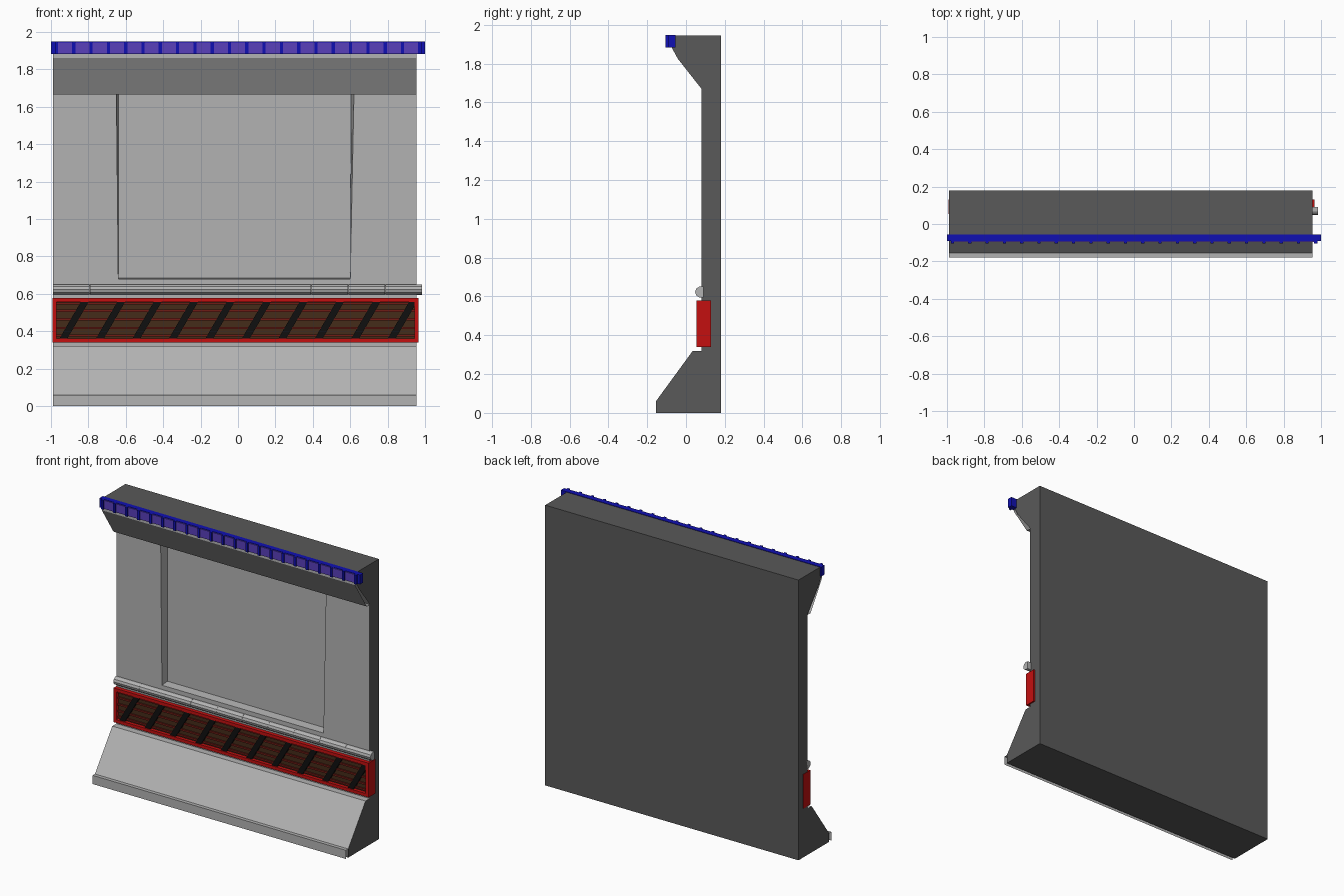
import bpy, bmesh, math

if "Cube" in bpy.data.objects:
    bpy.data.objects.remove(bpy.data.objects["Cube"])

L, R = -0.99, 0.955   # wall ends


def mat(name, c):
    m = bpy.data.materials.new(name)
    m.diffuse_color = (*c, 1)
    m.use_nodes = True
    m.node_tree.nodes["Principled BSDF"].inputs["Base Color"].default_value = m.diffuse_color
    return m


DARK = mat("dark_grey", (0.10, 0.10, 0.10))
LIGHT = mat("light_grey", (0.45, 0.45, 0.45))
RED = mat("red", (0.55, 0.005, 0.005))
BROWN = mat("brown", (0.06, 0.025, 0.01))
BLACK = mat("black", (0.005, 0.005, 0.005))
BLUE = mat("blue", (0.005, 0.005, 0.45))
VIOLET = mat("violet", (0.10, 0.05, 0.50))


def obj(name, verts, faces, m):
    me = bpy.data.meshes.new(name)
    me.from_pydata(verts, [], faces)
    me.materials.append(m)
    o = bpy.data.objects.new(name, me)
    bpy.context.collection.objects.link(o)
    return o


def boxes(name, spans, m):
    """One object from several (x0, x1, y0, y1, z0, z1) boxes."""
    v, f = [], []
    for x0, x1, y0, y1, z0, z1 in spans:
        n = len(v)
        v += [(x, y, z) for z in (z0, z1) for x, y in ((x0, y0), (x1, y0), (x1, y1), (x0, y1))]
        f += [[n + i for i in q] for q in ((3, 2, 1, 0), (4, 5, 6, 7), (0, 1, 5, 4),
                                          (1, 2, 6, 5), (2, 3, 7, 6), (3, 0, 4, 7))]
    return obj(name, v, f, m)


def sheet(name, prof, m, x0=L, x1=R):
    """Open strip swept along x from a (y, z) profile running upward."""
    n = len(prof)
    v = [(x, y, z) for x in (x0, x1) for y, z in prof]
    return obj(name, v, [(i, i + n, i + n + 1, i + 1) for i in range(n - 1)], m)


def prism(name, prof, m, x0, x1):
    """Closed (y, z) profile swept along x."""
    n = len(prof)
    v = [(x, y, z) for x in (x0, x1) for y, z in prof]
    f = [(i, i + n, (i + 1) % n + n, (i + 1) % n) for i in range(n)]
    return obj(name, v, f + [tuple(range(n))[::-1], tuple(range(n, 2 * n))][::1], m)


# Dark wall shell: ends, top, back and base (front is covered by panels)
P = [(0.18, 0), (-0.155, 0), (-0.155, 0.06), (0.035, 0.32), (0.08, 0.32), (0.08, 1.67),
     (-0.042, 1.825), (-0.075, 1.885), (-0.075, 1.945), (0.18, 1.945)]
n = len(P)
verts = [(x, y, z) for x in (L, R) for y, z in P]
obj("wall_shell", verts, [tuple(range(n)), tuple(range(2 * n - 1, n - 1, -1)),
                          (0, n, n + 1, 1), (n - 2, 2 * n - 2, 2 * n - 1, n - 1),
                          (n - 1, 2 * n - 1, n, 0), (n - 3, 2 * n - 3, 2 * n - 2, n - 2)], DARK)

# Sloped base with kick strip, and overhanging header
sheet("base_slope", [(-0.18, 0), (-0.18, 0.06), (-0.155, 0.06), (0.035, 0.32), (0.08, 0.32)], LIGHT)
sheet("header_slope", [(0.08, 1.665), (0.048, 1.665), (-0.08, 1.862), (-0.08, 1.885), (-0.07, 1.885)], LIGHT)

# Front wall with a shallow tapered recess
Y, D, ZT = 0.08, 0.14, 1.67
outer = [(L, Y, 0.32), (R, Y, 0.32), (R, Y, ZT), (L, Y, ZT)]
rim = [(-0.64, Y, 0.68), (0.60, Y, 0.68), (0.62, Y, ZT), (-0.65, Y, ZT)]
inner = [(-0.64, D, 0.685), (0.60, D, 0.685), (0.605, D, ZT), (-0.64, D, ZT)]
obj("front_wall", outer + rim + inner,
    [(0, 1, 5, 4), (1, 2, 6, 5), (3, 0, 4, 7),
     (4, 5, 9, 8), (5, 6, 10, 9), (6, 7, 11, 10), (7, 4, 8, 11), (8, 9, 10, 11)], LIGHT)

# Segmented rounded rail
step = 1.975 / 10
arc = [(0.078 + 0.031 * math.cos(a), 0.623 + 0.029 * math.sin(a))
       for a in [math.radians(75 + 35 * i) for i in range(7)]]
for i in range(10):
    prism(f"rail_segment_{i}", arc + [(0.09, 0.596), (0.09, 0.65)],
          LIGHT, L + i * step, L + (i + 1) * step - 0.001)

# Red grille frame with slats
a, b, t = -0.993, 0.965, 0.022
boxes("grille_frame", [(a, b, 0.053, 0.13, 0.34, 0.34 + t), (a, b, 0.053, 0.13, 0.578 - t, 0.578),
                       (a, a + t, 0.053, 0.13, 0.34, 0.578), (b - t, b, 0.053, 0.13, 0.34, 0.578)], RED)
boxes("grille_back", [(a + t, b - t, 0.076, 0.12, 0.36, 0.558)], BROWN)
boxes("grille_slats", [(a + t, b - t, 0.066, 0.078, z, z + 0.012)
                       for z in (0.372, 0.412, 0.458, 0.504, 0.542)], mat("dark_red", (0.16, 0.012, 0.008)))

# Diagonal black bars
v, f = [], []
for i in range(10):
    x, k = -0.955 + i * 0.195, len(v)
    v += [(x + dx, y, z) for y in (0.06, 0.078)
          for dx, z in ((0, 0.36), (0.042, 0.36), (0.157, 0.558), (0.115, 0.558))]
    f += [[k + j for j in q] for q in ((0, 1, 2, 3), (7, 6, 5, 4), (0, 4, 5, 1),
                                      (1, 5, 6, 2), (2, 6, 7, 3), (3, 7, 4, 0))]
obj("grille_diagonals", v, f, BLACK)

# Blue light bar: core, glowing panels and dividing fins
boxes("light_bar", [(-1, 1, -0.09, -0.055, 1.883, 1.948)], BLUE)
pitch = 0.0925
boxes("light_panels", [(-0.962 + i * pitch, -0.962 + i * pitch + 0.076, -0.097, -0.088, 1.886, 1.945)
                       for i in range(21)], VIOLET)
boxes("light_fins", [(-0.979 + i * pitch, -0.962 + i * pitch, -0.105, -0.085, 1.883, 1.948)
                     for i in range(22)], BLUE)

# Consistent outward normals on the closed parts
for o in bpy.data.objects:
    if o.name.startswith(("rail", "wall_shell", "grille_diag")):
        bm = bmesh.new()
        bm.from_mesh(o.data)
        bmesh.ops.recalc_face_normals(bm, faces=bm.faces)
        bm.to_mesh(o.data)
        bm.free()
